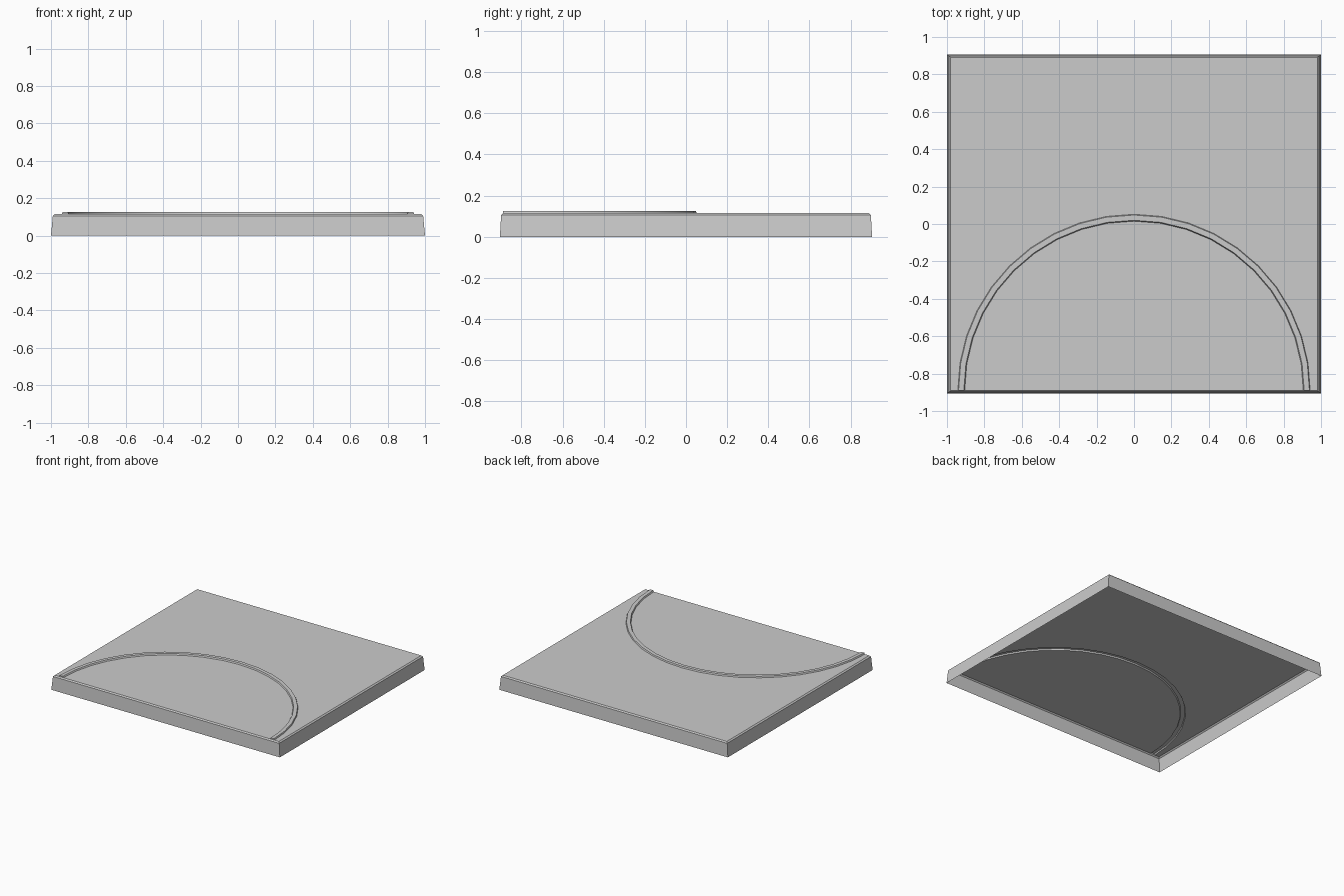
import bpy, bmesh, math

if "Cube" in bpy.data.objects:
    bpy.data.objects.remove(bpy.data.objects["Cube"])

bm = bmesh.new()
H, TOP, CY, N = 0.115, 0.125, -0.89, 20


def rect(x, y, z):
    return [bm.verts.new((sx * x, sy * y, z))
            for sx, sy in ((1, -1), (1, 1), (-1, 1), (-1, -1))]


def arc(r, z):
    return [bm.verts.new((r * math.cos(math.pi * i / N),
                          CY + r * math.sin(math.pi * i / N), z))
            for i in range(N + 1)]


# tapered walls, open underneath, with a narrow bevel at the top
base = rect(1.0, 0.905, 0.0)
wall = rect(0.99, 0.899, 0.106)
rim = rect(0.98, -CY, H)

# raised curb: outer foot, outer top, inner top, inner foot
rows = [arc(0.942, H), arc(0.938, TOP), arc(0.91, TOP), arc(0.905, H)]

for i in range(4):
    j = (i + 1) % 4
    bm.faces.new((base[i], base[j], wall[j], wall[i]))
    if i < 3:
        bm.faces.new((wall[i], wall[j], rim[j], rim[i]))

# front bevel meets the feet of the curb
bm.faces.new([wall[3], wall[0], rim[0], rows[0][0], rows[3][0],
              rows[3][-1], rows[0][-1], rim[3]])

for a, b in zip(rows, rows[1:]):
    for i in range(N):
        bm.faces.new((a[i], a[i + 1], b[i + 1], b[i]))

# curb ends, surface outside the curb, surface inside the curb
for k in (0, -1):
    bm.faces.new([r[k] for r in rows])
bm.faces.new(rim + rows[0][::-1])
bm.faces.new(rows[3])

bmesh.ops.recalc_face_normals(bm, faces=bm.faces)
mesh = bpy.data.meshes.new("floor_tile")
bm.to_mesh(mesh)
bm.free()
tile = bpy.data.objects.new("floor_tile_with_curved_curb", mesh)
bpy.context.collection.objects.link(tile)
bpy.context.view_layer.objects.active = tile
tile.select_set(True)
bpy.ops.object.shade_smooth_by_angle(angle=math.radians(30))
